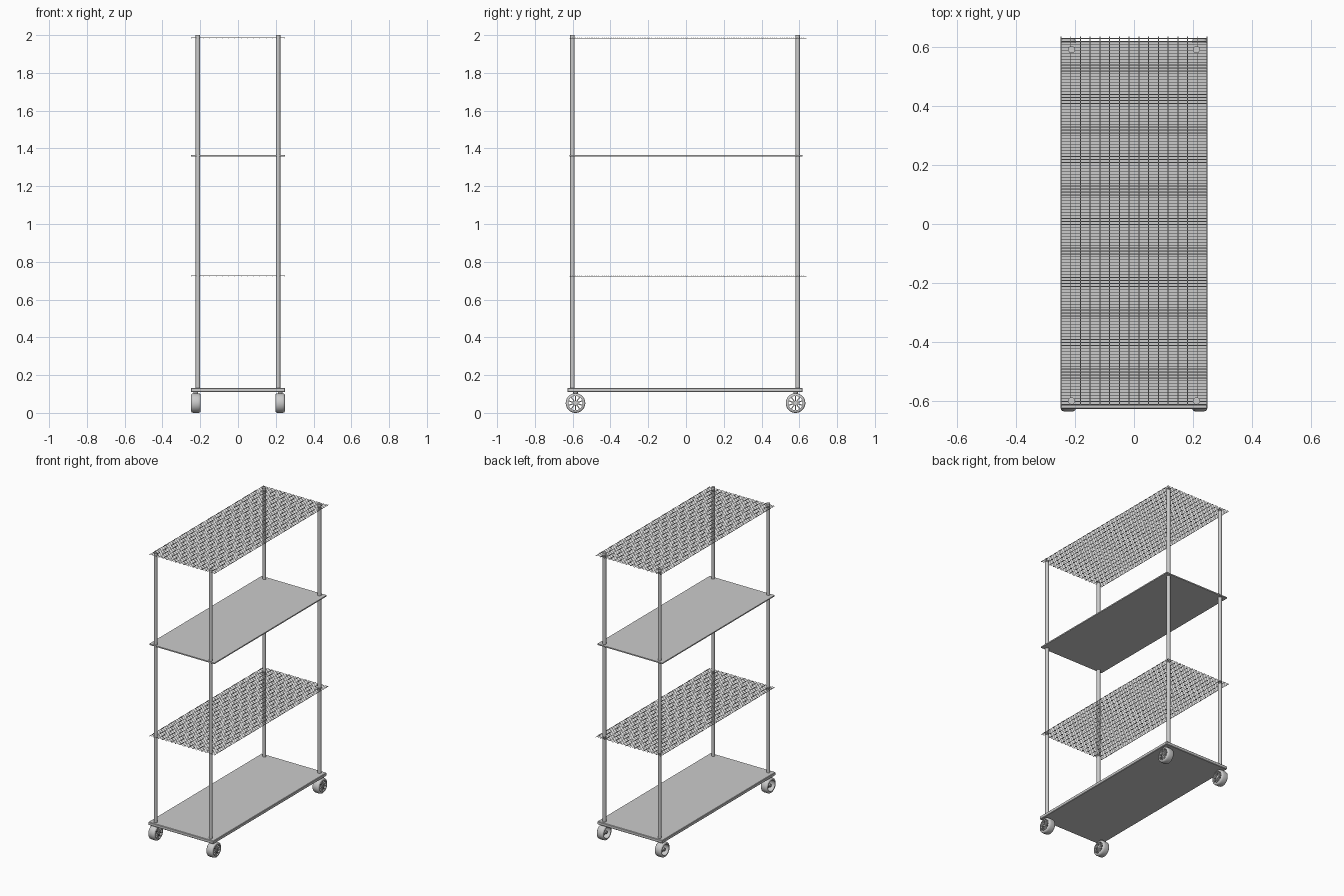
import bpy, bmesh, math
from mathutils import Matrix, Vector

cube = bpy.data.objects.get("Cube")
if cube:
    bpy.data.objects.remove(cube, do_unlink=True)

grey = bpy.data.materials.new("light_grey_metal")
grey.use_nodes = True
COLOUR = (0.6, 0.6, 0.6, 1)
grey.diffuse_color = COLOUR
grey.node_tree.nodes["Principled BSDF"].inputs["Base Color"].default_value = COLOUR


def finish(name, bm, smooth=False):
    bmesh.ops.recalc_face_normals(bm, faces=bm.faces)
    mesh = bpy.data.meshes.new(name)
    bm.to_mesh(mesh)
    bm.free()
    mesh.materials.append(grey)
    obj = bpy.data.objects.new(name, mesh)
    bpy.context.collection.objects.link(obj)
    if smooth:
        bpy.ops.object.select_all(action='DESELECT')
        obj.select_set(True)
        bpy.context.view_layer.objects.active = obj
        bpy.ops.object.shade_smooth_by_angle(angle=math.radians(40))
    return obj


def add_box(bm, lo, hi, turn=None):
    lo, hi = Vector(lo), Vector(hi)
    m = Matrix.Translation((lo + hi) / 2) @ Matrix.Diagonal((*(hi - lo), 1))
    bmesh.ops.create_cube(bm, size=1, matrix=(turn @ m) if turn else m)


def add_rod(bm, a, b, radius, sides):
    a, b = Vector(a), Vector(b)
    rot = (b - a).to_track_quat('Z', 'Y').to_matrix().to_4x4()
    bmesh.ops.create_cone(bm, cap_ends=True, segments=sides, radius1=radius, radius2=radius,
                          depth=(b - a).length, matrix=Matrix.Translation((a + b) / 2) @ rot)


def add_lathe(bm, profile, sides=32):
    """Spin a closed (x, radius) profile about the x axis."""
    rings = []
    for i in range(sides):
        a = math.tau * i / sides
        rings.append([bm.verts.new((x, r * math.cos(a), r * math.sin(a))) for x, r in profile])
    n = len(profile)
    for i in range(sides):
        p, q = rings[i], rings[(i + 1) % sides]
        for j in range(n):
            bm.faces.new((p[j], p[(j + 1) % n], q[(j + 1) % n], q[j]))


HALF_WIDTH = 0.25

# Bottom deck with softened corners
bm = bmesh.new()
add_box(bm, (-HALF_WIDTH, -0.628, 0.11), (HALF_WIDTH, 0.617, 0.132))
bmesh.ops.bevel(bm, geom=bm.edges[:], offset=0.003, segments=1, affect='EDGES')
finish("bottom_deck", bm)

# Solid middle shelf
bm = bmesh.new()
add_box(bm, (-HALF_WIDTH, -0.617, 1.357), (HALF_WIDTH, 0.617, 1.365))
finish("solid_shelf", bm)


# Wire shelves: long rods below, closely set cross wires above
def wire_shelf(name, z):
    bm = bmesh.new()
    for i in range(16):
        x = -0.248 + 0.496 * i / 15
        add_rod(bm, (x, -0.617, z - 0.001), (x, 0.637, z - 0.001), 0.0018, 6)
    count = 125
    for i in range(count):
        y = -0.613 + 1.243 * i / (count - 1)
        add_rod(bm, (-HALF_WIDTH, y, z + 0.001), (HALF_WIDTH, y, z + 0.001), 0.0013, 6)
    finish(name, bm)


wire_shelf("lower_wire_shelf", 0.725)
wire_shelf("top_wire_shelf", 1.985)

# Corner posts
for side, sx in (("right", -1), ("left", 1)):
    for end, y in (("front", -0.601), ("rear", 0.592)):
        bm = bmesh.new()
        add_rod(bm, (sx * 0.212, y, 0.13), (sx * 0.212, y, 2.0), 0.012, 16)
        finish(f"{end}_{side}_post", bm, True)

# Caster wheels: rounded tyre, spokes towards +x, open at the other side
TYRE = [(-0.025, 0.038), (-0.025, 0.045), (-0.021, 0.050), (-0.012, 0.052),
        (0.012, 0.052), (0.021, 0.050), (0.025, 0.045), (0.025, 0.038)]
HUB = [(-0.018, 0.005), (-0.018, 0.012), (0.024, 0.012), (0.024, 0.005)]
for side, sx in (("right", -1), ("left", 1)):
    for end, y in (("front", -0.585), ("rear", 0.580)):
        bm = bmesh.new()
        add_lathe(bm, TYRE)
        add_lathe(bm, HUB, 16)
        for i in range(10):
            turn = Matrix.Rotation(math.tau * i / 10, 4, 'X')
            add_box(bm, (0.010, -0.003, 0.010), (0.021, 0.003, 0.040), turn)
        add_rod(bm, (-0.02, 0, 0), (0.022, 0, 0), 0.006, 12)
        wheel = finish(f"{end}_{side}_wheel", bm, True)
        wheel.location = (sx * 0.223, y, 0.052)

        # Short mount joining wheel and deck
        bm = bmesh.new()
        add_rod(bm, (sx * 0.223, y, 0.1), (sx * 0.223, y, 0.112), 0.012, 12)
        finish(f"{end}_{side}_wheel_mount", bm, True)
